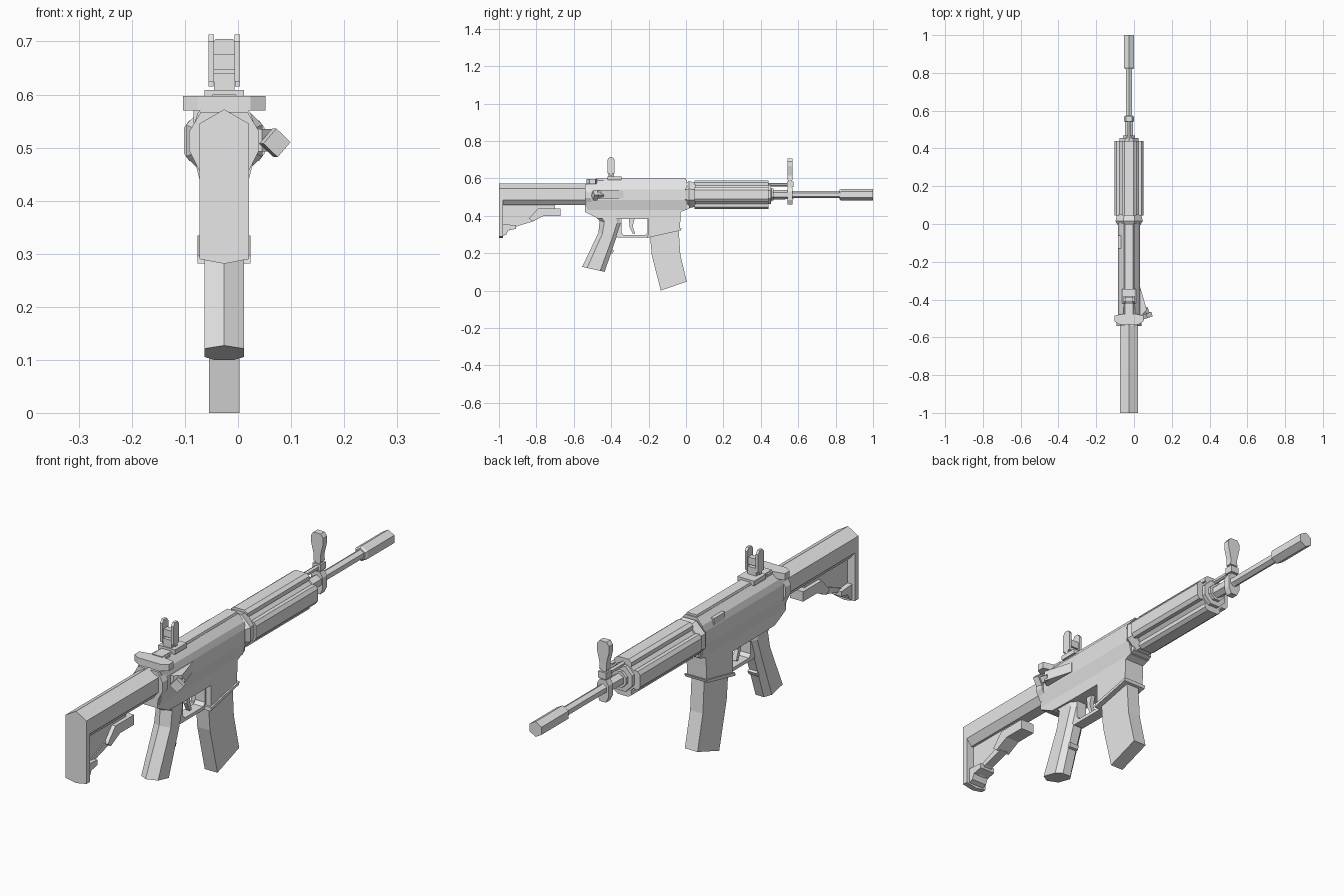
import bpy, bmesh, math

if "Cube" in bpy.data.objects:
    bpy.data.objects.remove(bpy.data.objects["Cube"])

CX, BZ = -0.026, 0.513      # centre line in x, bore height in z

gray = bpy.data.materials.new("plain_gray")
gray.diffuse_color = (0.8, 0.8, 0.8, 1)
gray.use_nodes = True
gray.node_tree.nodes["Principled BSDF"].inputs["Base Color"].default_value = gray.diffuse_color


def loft(name, rings):
    """Closed solid through a list of equal-length rings of 3D points."""
    bm = bmesh.new()
    vs = [[bm.verts.new(p) for p in r] for r in rings]
    n = len(vs[0])
    for a, b in zip(vs, vs[1:]):
        for i in range(n):
            j = (i + 1) % n
            bm.faces.new((a[i], a[j], b[j], b[i]))
    bm.faces.new(vs[0])
    bm.faces.new(vs[-1])
    bmesh.ops.recalc_face_normals(bm, faces=bm.faces)
    me = bpy.data.meshes.new(name)
    bm.to_mesh(me)
    bm.free()
    me.materials.append(gray)
    ob = bpy.data.objects.new(name, me)
    bpy.context.collection.objects.link(ob)
    return ob


def slab(name, yz, half, x=CX):
    """Side profile extruded across x."""
    return loft(name, [[(x + s * half, y, z) for y, z in yz] for s in (-1, 1)])


def along(name, half_xz, *ys):
    """Mirrored cross-section (right half, top to bottom) run along y."""
    sec = [(CX + x, z) for x, z in half_xz]
    sec += [(CX - x, z) for x, z in reversed(half_xz) if x > 1e-6]
    return loft(name, [[(x, y, z) for x, z in sec] for y in ys])


def rod(name, stations, sides=6, z=BZ, turn=math.pi / 2):
    """Faceted rod along y from (y, radius) stations."""
    ang = [turn + 2 * math.pi * i / sides for i in range(sides)]
    return loft(name, [[(CX + r * math.cos(a), y, z + r * math.sin(a)) for a in ang]
                       for y, r in stations])


def box(name, x0, x1, y0, y1, z0, z1):
    return loft(name, [[(x0, y, z0), (x1, y, z0), (x1, y, z1), (x0, y, z1)] for y in (y0, y1)])


# --- Stock: ridged tube, butt plate, web, lever and toe
along("stock_tube", [(0, .572), (.047, .545), (.047, .485), (.024, .457)], -.99, -.53)
along("butt_plate", [(0, .572), (.047, .545), (.047, .29), (0, .281)], -1, -.978)
slab("stock_web", [(-.98, .47), (-.70, .47), (-.70, .435), (-.76, .43), (-.90, .355), (-.98, .31)], .014)
slab("stock_lever", [(-.79, .44), (-.67, .44), (-.67, .40), (-.76, .40), (-.82, .37), (-.84, .385)], .03)
slab("stock_lever_arm", [(-.83, .395), (-.81, .372), (-.90, .345), (-.95, .32), (-.96, .34)], .018)
slab("stock_toe", [(-.985, .355), (-.91, .35), (-.91, .33), (-.95, .322), (-.96, .30), (-.985, .29)], .034)

# --- Receiver
along("upper_receiver", [(.026, .592), (.05, .565), (.058, .54), (.058, .485), (.044, .43)], -.53, .005)
along("top_rail", [(.022, .60), (.027, .585)], -.48, 0)
along("receiver_end", [(.044, .567), (.066, .53), (.066, .495), (.046, .455), (.04, .42)], -.54, -.505)
slab("lower_receiver", [(-.54, .47), (-.54, .42), (-.47, .385), (-.345, .382), (-.20, .382), (-.20, .285),
                        (-.033, .325), (-.028, .42), (.02, .44), (.02, .47)], .044)
slab("magazine_well_lip", [(-.208, .282), (-.028, .322), (-.024, .334), (-.206, .296)], .05)
slab("side_catch", [(-.13, .545), (-.06, .545), (-.06, .572), (-.13, .572)], .014, -.070)

# --- Charging handle: T shape seen from above
T = [(.03, -.44), (.03, -.475), (.0775, -.485), (.0775, -.515), (.05, -.532)]
T = [(CX + x, y) for x, y in T] + [(CX - x, y) for x, y in reversed(T)]
loft("charging_handle", [[(x, y, z) for x, y in T] for z in (.57, .597)])

# --- Angled assist plunger on the right side
loft("assist_housing", [[(x, y, BZ + dz) for x, y in
                         [(.02, -.335), (.033, -.335), (.068, -.455), (.045, -.478), (.02, -.478)]]
                        for dz in (-.02, .022)])
axis, side = (.32, -.947), (.947, .32)
loft("assist_button", [[(.056 + axis[0] * t + side[0] * r * math.cos(a),
                         -.445 + axis[1] * t + side[1] * r * math.cos(a),
                         .509 + r * math.sin(a)) for a in [k * math.pi / 2 + .05 for k in range(4)]]
                       for t, r in [(0, .017), (.03, .017), (.031, .027), (.055, .027)]])

# --- Grip with a ridged back
rings = []
for (yb, zb), (yf, zf), w in [((-.52, .44), (-.345, .42), .036), ((-.462, .372), (-.345, .36), .036),
                              ((-.468, .31), (-.372, .285), .0375), ((-.555, .127), (-.435, .10), .0375)]:
    def at(t):
        return yb + (yf - yb) * t, zb + (zf - zb) * t
    rings.append([(CX + s * w, *at(t)) for s, t in
                  [(0, 0), (1, .22), (1, .8), (.5, 1), (-.5, 1), (-1, .8), (-1, .22)]])
loft("grip", rings)
slab("grip_finger_ridge", [(-.405, .225), (-.385, .215), (-.392, .20), (-.415, .195)], .02)

# --- Trigger and its guard
slab("trigger_guard", [(-.38, .385), (-.38, .30), (-.365, .283), (-.19, .283), (-.19, .385), (-.205, .385),
                       (-.205, .31), (-.217, .297), (-.335, .297), (-.346, .31), (-.346, .385)], .022)
slab("trigger", [(-.305, .385), (-.275, .385), (-.285, .345), (-.272, .305), (-.283, .302), (-.302, .34)], .009)

# --- Magazine
slab("magazine", [(-.193, .30), (-.183, .19), (-.135, 0), (.004, .048), (-.03, .19), (-.04, .34)], .0285)

# --- Handguard: faceted core with four rails
rod("handguard_collar", [(-.005, .065), (.015, .078), (.05, .07)], 8, turn=math.pi / 8)
rod("handguard_core", [(.03, .063), (.44, .063)], 8, turn=math.pi / 8)
rail = [(.05, -.038), (.066, -.038), (.076, -.024), (.076, .024), (.066, .038), (.05, .038)]
for k, label in enumerate(("right", "top", "left", "bottom")):
    c, s = math.cos(k * math.pi / 2), math.sin(k * math.pi / 2)
    loft("handguard_rail_" + label, [[(CX + u * c - v * s, y, BZ + u * s + v * c) for u, v in rail]
                                     for y in (.045, .44)])
rod("handguard_cap", [(.43, .055), (.455, .055), (.456, .035), (.468, .035)], 8, turn=math.pi / 8)

# --- Barrel, gas tube and muzzle
rod("barrel", [(.40, .025), (.53, .025), (.58, .019), (.84, .019)])
rod("muzzle", [(.82, .025), (.828, .031), (1, .031)])
rod("gas_tube", [(.40, .010), (.56, .010)], z=.566)

# --- Front sight: ring block, neck and head
along("front_sight_ring", [(.014, .55), (.026, .53), (.026, .485), (.014, .46)], .542, .57)
along("front_sight_neck", [(.014, .60), (.011, .585), (.011, .54)], .546, .566)
along("front_sight_foot", [(.018, .582), (.018, .555)], .54, .574)
along("front_sight_head", [(.016, .705), (.027, .69), (.027, .665), (.015, .615), (.017, .59)], .543, .569)

# --- Rear sight: base, stem, cross bar and two posts
along("rear_sight_base", [(.0375, .609), (.0375, .59)], -.42, -.345)
along("rear_sight_stem", [(.019, .64), (.019, .60)], -.415, -.385)
along("rear_sight_bar", [(.022, .676), (.022, .647)], -.412, -.388)
box("rear_sight_sill", CX - .022, CX + .022, -.412, -.388, .625, .636)
for s, label in ((-1, "left"), (1, "right")):
    slab("rear_sight_post_" + label, [(-.42, .625), (-.42, .70), (-.41, .713), (-.392, .713), (-.382, .70),
                                      (-.382, .625)], .0055, CX + s * .0245)
    box("rear_sight_pin_" + label, CX + s * .025 - .005, CX + s * .025 + .005, -.408, -.392, .615, .627)
